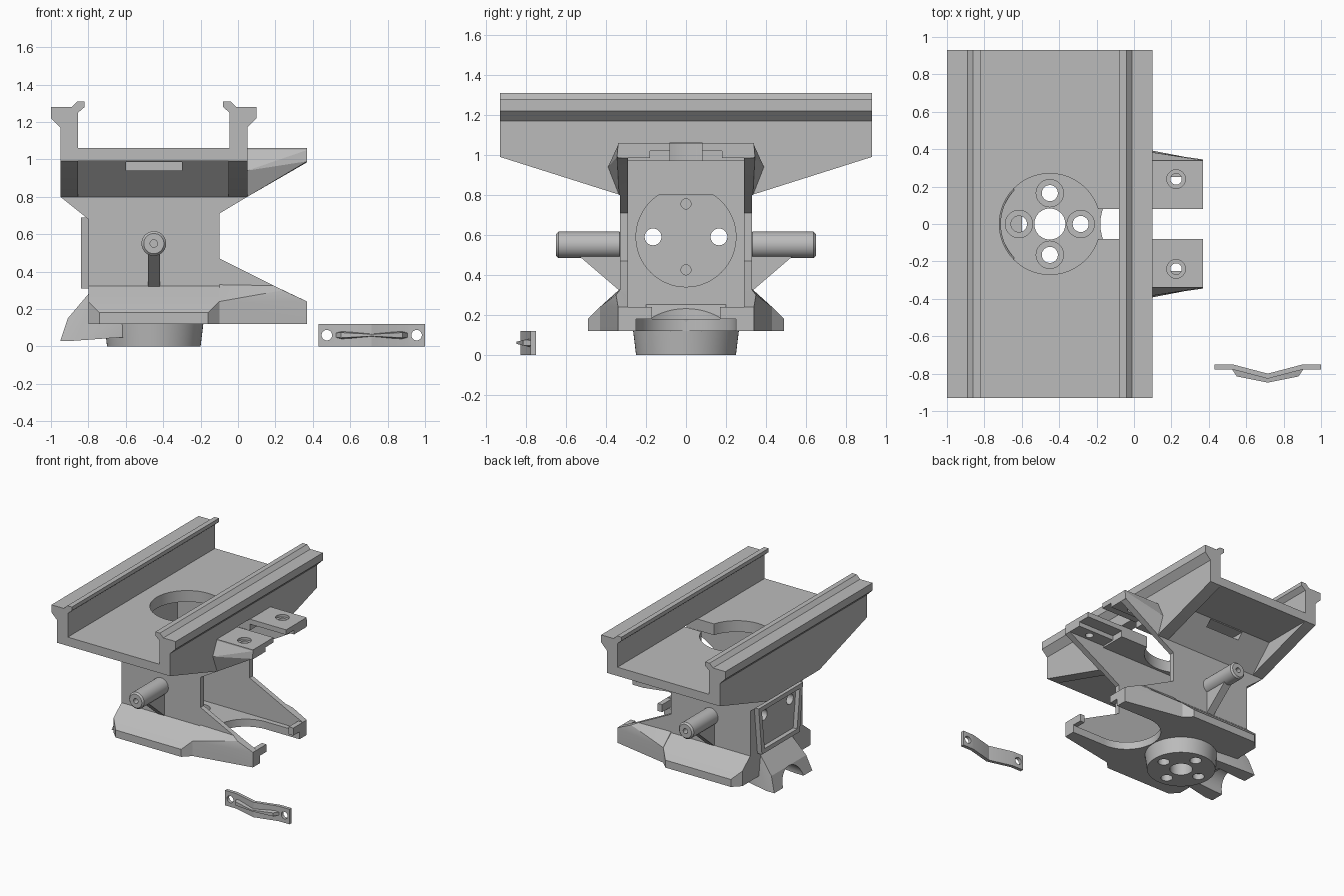
import bpy, bmesh, math
from mathutils import Vector

if "Cube" in bpy.data.objects:
    bpy.data.objects.remove(bpy.data.objects["Cube"], do_unlink=True)

grey = bpy.data.materials.new("plain_grey")
grey.use_nodes = True
grey.diffuse_color = (0.5, 0.5, 0.5, 1)
grey.node_tree.nodes["Principled BSDF"].inputs["Base Color"].default_value = (0.5, 0.5, 0.5, 1)

CX = -0.45          # centre line of the clamp body
SIDES = (-1, 1)


def finish(name, bm):
    bmesh.ops.recalc_face_normals(bm, faces=bm.faces)
    mesh = bpy.data.meshes.new(name)
    bm.to_mesh(mesh)
    bm.free()
    mesh.materials.append(grey)
    ob = bpy.data.objects.new(name, mesh)
    bpy.context.collection.objects.link(ob)
    return ob


def prism(name, pts, axis, lo, hi):
    """Extrude a 2D outline along axis; outline uses the other two axes in order."""
    bm = bmesh.new()
    verts = []
    for a, b in pts:
        co = [a, b]
        co.insert(axis, lo)
        verts.append(bm.verts.new(co))
    face = bm.faces.new(verts)
    out = bmesh.ops.extrude_face_region(bm, geom=[face])
    move = Vector((0, 0, 0))
    move[axis] = hi - lo
    bmesh.ops.translate(bm, vec=move, verts=[v for v in out["geom"] if isinstance(v, bmesh.types.BMVert)])
    return finish(name, bm)


def box(name, x, y, z):
    return prism(name, [(x[0], y[0]), (x[1], y[0]), (x[1], y[1]), (x[0], y[1])], 2, *z)


def hull(name, pts):
    bm = bmesh.new()
    for p in pts:
        bm.verts.new(p)
    bmesh.ops.convex_hull(bm, input=bm.verts)
    bmesh.ops.dissolve_limit(bm, angle_limit=0.01, verts=bm.verts, edges=bm.edges)
    return finish(name, bm)


def rod(name, p0, p1, r0, r1=None, sides=48):
    p0, p1 = Vector(p0), Vector(p1)
    bm = bmesh.new()
    bmesh.ops.create_cone(bm, cap_ends=True, segments=sides, radius1=r0,
                          radius2=r0 if r1 is None else r1, depth=(p1 - p0).length)
    turn = (p1 - p0).to_track_quat('Z', 'Y').to_matrix().to_4x4()
    bmesh.ops.transform(bm, matrix=turn, verts=bm.verts)
    bmesh.ops.translate(bm, vec=(p0 + p1) / 2, verts=bm.verts)
    return finish(name, bm)


def cut(ob, *cutters):
    for c in cutters:
        mod = ob.modifiers.new("cut", 'BOOLEAN')
        mod.operation, mod.solver, mod.object = 'DIFFERENCE', 'EXACT', c
    graph = bpy.context.evaluated_depsgraph_get()
    mesh = bpy.data.meshes.new_from_object(ob.evaluated_get(graph))
    ob.modifiers.clear()
    ob.data = mesh


# Shared cutters
cavity = box("cavity", (-0.74, 0.6), (-0.29, 0.29), (0.18, 0.97))
top_hole = rod("top_hole", (CX, 0, 0.9), (CX, 0, 1.2), 0.27, sides=64)
slot = box("slot", (-0.3, 0.6), (-0.08, 0.08), (0.9, 1.062))
mouth = box("mouth", (0.07, 0.6), (-0.25, 0.25), (0.05, 0.25))
mouth_round = rod("mouth_round", (0.07, 0, 0.05), (0.07, 0, 0.25), 0.25)
cutters = [cavity, top_hole, slot, mouth, mouth_round]

# Back wall bores: large through holes, small screw holes, shallow round seat
bores = [rod("wall_bore", (-1, s * 0.165, 0.59), (-0.6, s * 0.165, 0.59), 0.042) for s in SIDES]
bores += [rod("screw_bore", (-0.78, 0, 0.59 + s * 0.165), (-0.6, 0, 0.59 + s * 0.165), 0.025) for s in SIDES]
seat = rod("round_seat", (-0.75, 0, 0.59), (-0.6, 0, 0.59), 0.25, sides=64)

# Boss bores with counterbores, and the clearance in the floor
boss_bores = [rod("centre_bore", (CX, 0, -0.1), (CX, 0, 0.4), 0.083)]
for k in range(4):
    a = k * math.pi / 2
    x, y = CX + 0.165 * math.cos(a), 0.165 * math.sin(a)
    boss_bores += [rod("bolt_bore", (x, y, -0.1), (x, y, 0.4), 0.043),
                   rod("counterbore", (x, y, 0.1), (x, y, 0.4), 0.073)]
boss_gap = rod("boss_gap", (CX, 0, 0.05), (CX, 0, 0.3), 0.262, sides=64)
cutters += bores + [seat, boss_gap] + boss_bores

# Rail tray: U profile with lipped walls, mirrored about the centre line
half = [(-0.95, 0.99), (-0.95, 1.17), (-1, 1.22), (-1, 1.28), (-0.89, 1.28), (-0.86, 1.31),
        (-0.82, 1.31), (-0.82, 1.28), (-0.855, 1.25), (-0.855, 1.06)]
tray = prism("rail_tray", half + [(2 * CX - x, z) for x, z in reversed(half)], 1, -0.93, 0.93)
cut(tray, top_hole, slot)

# Tapered side plates and chamfered centre below the tray
taper = [(-0.93, 0.99), (-0.33, 0.80), (0.33, 0.80), (0.93, 0.99)]
cut(prism("left_side_plate", taper, 0, -0.05, 0.05), cavity, slot)
prism("right_side_plate", taper, 0, -0.95, -0.855)
core = prism("tray_core", [(-0.52, 0.99), (-0.33, 0.80), (0.33, 0.80), (0.52, 0.99)], 0, -0.855, -0.05)
pockets = [box("pocket", (-0.6, -0.3), sorted((s * 0.40, s * 0.6)), (0.94, 0.985)) for s in SIDES]
cutters += pockets
cut(core, cavity, top_hole, slot, *pockets)

# Hollow body with flared top and forward arms
body = prism("body", [(-0.95, 0.99), (-0.95, 0.80), (-0.8, 0.68), (-0.8, 0.12), (0.37, 0.12), (0.37, 0.24),
                      (0.24, 0.30), (-0.1, 0.47), (-0.1, 0.71), (0.05, 0.80), (0.05, 0.99)], 1, -0.33, 0.33)
cut(body, cavity, top_hole, slot, mouth, mouth_round, seat, boss_gap, *bores)

# Bolted boss under the floor
bm_boss = rod("boss", (CX, 0, 0), (CX, 0, 0.18), 0.25, 0.272, sides=64)
cut(bm_boss, *boss_bores)

# Raised trapezoid frame on the closed side
frame = prism("bore_frame", [(-0.24, 0.31), (0.24, 0.31), (0.28, 0.69), (-0.28, 0.69)], 0, -0.84, -0.79)
recess = prism("frame_recess", [(-0.205, 0.345), (0.205, 0.345), (0.24, 0.655), (-0.24, 0.655)], 0, -0.9, -0.805)
cutters.append(recess)
cut(frame, recess, *bores[:2])

# Splayed foot on the closed side, arched underneath
foot = hull("foot", [(x, s * y, z) for s in SIDES for x, y, z in (
    (-0.8, 0.2, 0.28), (-0.91, 0.22, 0.15), (-0.95, 0.24, 0.03), (-0.88, 0.24, 0.03),
    (-0.6, 0.2, 0.05), (-0.6, 0.2, 0.15), (-0.78, 0.2, 0.28))])
arch = rod("foot_arch", (-1.1, 0, 0.0), (-0.7, 0, 0.04), 0.13)
cutters.append(arch)
cut(foot, arch, boss_gap)

for s in SIDES:
    side = "back" if s > 0 else "front"
    # Sloped base flange and the arm flare
    hull(side + "_flange", [(x, s * y, z) for x, y, z in (
        (-0.74, 0.49, 0.12), (-0.74, 0.49, 0.18), (-0.16, 0.49, 0.12), (-0.16, 0.49, 0.18),
        (-0.8, 0.43, 0.12), (-0.8, 0.43, 0.24), (-0.1, 0.43, 0.12), (-0.1, 0.43, 0.24),
        (-0.8, 0.32, 0.12), (-0.8, 0.32, 0.33), (-0.1, 0.32, 0.12), (-0.1, 0.32, 0.33))])
    hull(side + "_arm_flare", [(x, s * y, z) for x, y, z in (
        (-0.1, 0.43, 0.12), (-0.1, 0.43, 0.24), (-0.1, 0.33, 0.33), (-0.1, 0.3, 0.12), (-0.1, 0.3, 0.33),
        (0.19, 0.33, 0.325), (0.24, 0.35, 0.30), (0.24, 0.3, 0.30),
        (0.37, 0.34, 0.12), (0.37, 0.34, 0.24), (0.37, 0.3, 0.12), (0.37, 0.3, 0.24))])
    box(side + "_arm_hook", (0.33, 0.37), sorted((s * 0.17, s * 0.3)), (0.18, 0.24))

    # Pin with chamfered end, centre hole and support rib
    pin = rod(side + "_pin", (CX, s * 0.32, 0.55), (CX, s * 0.65, 0.55), 0.066)
    bev = pin.modifiers.new("edge", 'BEVEL')
    bev.width, bev.limit_method, bev.angle_limit = 0.012, 'ANGLE', math.radians(60)
    dimple = rod("dimple", (CX, s * 0.6, 0.55), (CX, s * 0.7, 0.55), 0.02, sides=24)
    cutters.append(dimple)
    cut(pin, dimple)
    prism(side + "_pin_rib", [(s * 0.32, 0.31), (s * 0.53, 0.49), (s * 0.53, 0.52), (s * 0.32, 0.52)],
          0, CX - 0.032, CX + 0.032)

    # Bolt tab with stepped underside, and its gusset wall
    tab = prism(side + "_tab", [(s * y, z) for y, z in (
        (0.08, 1.06), (0.08, 1.02), (0.18, 1.02), (0.18, 0.985), (0.34, 0.985), (0.34, 1.06))], 0, 0.03, 0.37)
    tab_bores = [rod("tab_bore", (0.225, s * 0.24, 0.9), (0.225, s * 0.24, 1.2), 0.03, sides=32),
                 rod("tab_sink", (0.225, s * 0.24, 1.04), (0.225, s * 0.24, 1.2), 0.05, sides=32)]
    cutters += tab_bores
    cut(tab, *tab_bores)
    hull(side + "_tab_gusset", [(x, s * y, z) for x, y, z in (
        (0.05, 0.29, 0.80), (0.05, 0.335, 0.80), (0.05, 0.29, 1.03), (0.05, 0.34, 1.05), (0.05, 0.39, 0.94),
        (0.37, 0.29, 0.985), (0.37, 0.345, 0.99), (0.37, 0.29, 1.03), (0.37, 0.34, 1.05))])

# Loose bent strap with end holes and a bow-tie rib
SX = 0.715
bend = [(-0.285, -0.75), (-0.19, -0.75), (0, -0.80), (0.19, -0.75), (0.285, -0.75)]
strap = prism("strap", [(SX + x, y) for x, y in bend] + [(SX + x, y - 0.027) for x, y in reversed(bend)], 2, 0, 0.12)
ends = [rod("strap_hole", (SX + s * 0.24, -0.9, 0.06), (SX + s * 0.24, -0.6, 0.06), 0.028, sides=32) for s in SIDES]
cutters += ends
cut(strap, *ends)
for s in SIDES:
    hull("strap_rib", [(SX + s * x, y, 0.06 + t * h) for t in SIDES for x, y, h in (
        (0, -0.82, 0.007), (0, -0.848, 0.005), (0.165, -0.815, 0.014),
        (0.16, -0.775, 0.022), (0.195, -0.77, 0.012))])

# Remove cutters and keep hard edges while smoothing round faces
for c in cutters:
    bpy.data.objects.remove(c, do_unlink=True)
bpy.ops.object.select_all(action='DESELECT')
for ob in bpy.context.scene.objects:
    if ob.type == 'MESH':
        ob.select_set(True)
        bpy.context.view_layer.objects.active = ob
bpy.ops.object.shade_smooth_by_angle(angle=math.radians(20))
